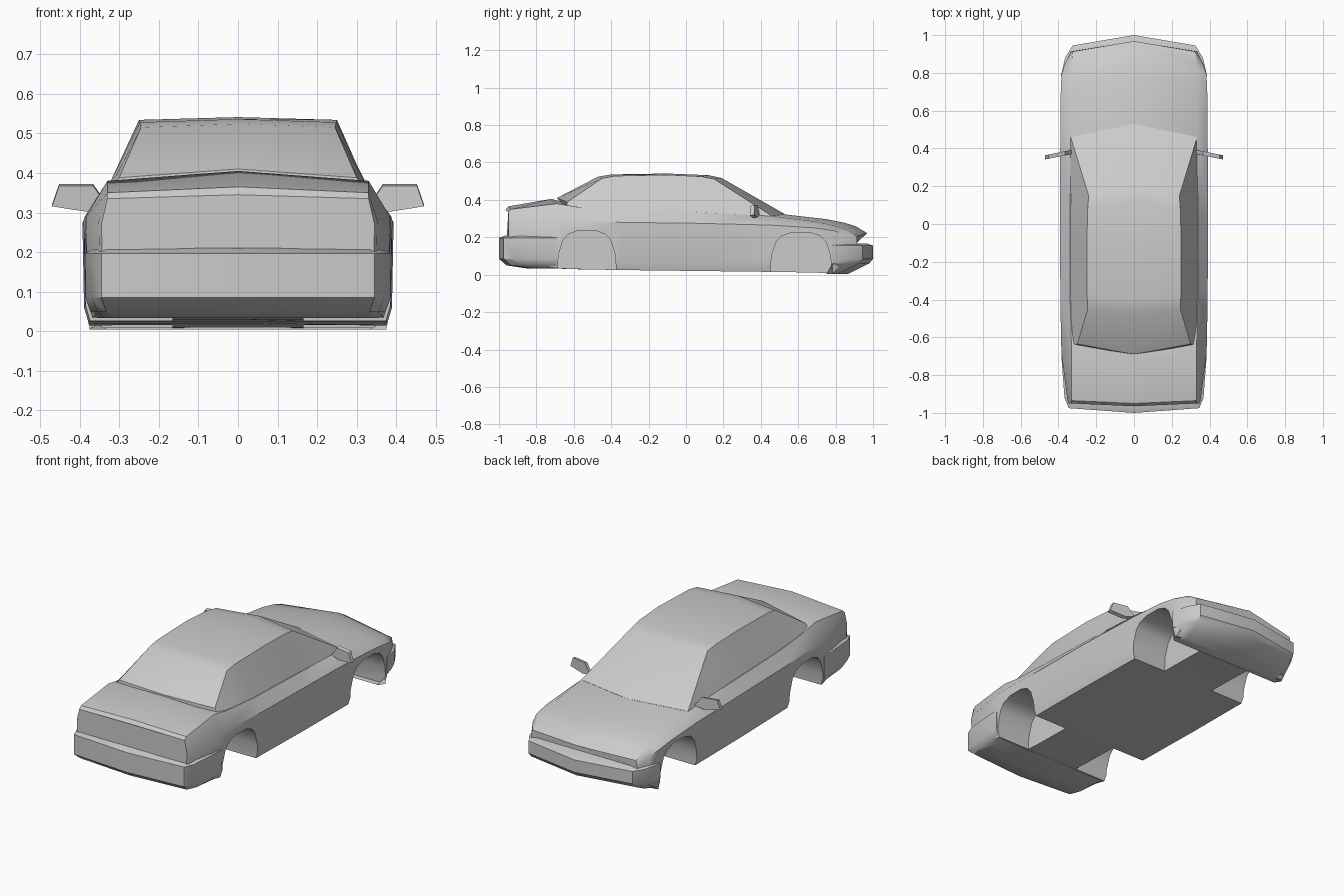
import bpy, bmesh, math

if "Cube" in bpy.data.objects:
    bpy.data.objects.remove(bpy.data.objects["Cube"], do_unlink=True)

GREY = (0.6, 0.6, 0.6, 1)
paint = bpy.data.materials.new("grey paint")
paint.use_nodes = True
paint.diffuse_color = GREY
paint.node_tree.nodes["Principled BSDF"].inputs["Base Color"].default_value = GREY


def loft(name, halves, mirrored=True):
    """Skin closed rings; mirrored rings start and end on the centre plane."""
    bm = bmesh.new()
    rings = []
    for half in halves:
        ring = list(half)
        if mirrored:
            ring += [(-x, y, z) for x, y, z in half[-2:0:-1]]
        rings.append([bm.verts.new(p) for p in ring])
    for a, b in zip(rings, rings[1:]):
        for i in range(len(a)):
            j = (i + 1) % len(a)
            bm.faces.new((a[i], a[j], b[j], b[i]))
    bm.faces.new(rings[0])
    bm.faces.new(rings[-1])
    bmesh.ops.recalc_face_normals(bm, faces=bm.faces)
    mesh = bpy.data.meshes.new(name)
    bm.to_mesh(mesh)
    bm.free()
    obj = bpy.data.objects.new(name, mesh)
    bpy.context.collection.objects.link(obj)
    mesh.materials.append(paint)
    return obj


def smooth(obj, degrees):
    bpy.ops.object.select_all(action='DESELECT')
    obj.select_set(True)
    bpy.context.view_layer.objects.active = obj
    bpy.ops.object.shade_smooth_by_angle(angle=math.radians(degrees))


# Lower body: y, bow, half width, floor, shoulder z, deck half width, edge z, centre z
stations = [
    (-.95, -.015, .345, .08, .27, .33, .335, .345),
    (-.935, -.015, .352, .07, .28, .33, .35, .365),
    (-.69, -.03, .384, .035, .29, .33, .38, .405),
    (-.58, -.05, .387, .03, .29, .333, .362, .38),
    (-.35, 0, .39, .025, .28, .34, .347, .347),
    (.05, 0, .393, .02, .275, .34, .334, .334),
    (.46, .07, .39, .015, .265, .335, .313, .322),
    (.69, .06, .388, .01, .25, .333, .285, .297),
    (.79, .06, .384, .008, .235, .33, .264, .277),
    (.85, .06, .366, .08, .215, .33, .245, .258),
    (.913, .055, .332, .08, .17, .325, .205, .222),
]


def body_ring(y, bow, w, floor, shoulder, deck, edge, top):
    return [(0, y + bow, floor), (w - .016, y, floor), (w - .004, y, floor + .04),
            (w, y, shoulder), (deck, y, edge), (0, y + bow, top)]


body = loft("body", [body_ring(*s) for s in stations])

# Wheel arches cut into the body
arch = [(-1, -.2), (-.95, .45), (-.8, .78), (-.62, .92), (-.3, 1)]
arch += [(-a, h) for a, h in reversed(arch)]
for label, centre, half, height in (("rear", -.53, .16, .235), ("front", .615, .166, .225)):
    for side in (-1, 1):
        cutter = loft(label + "_arch_cutter", [
            [(side * x, centre + a * half, h * height) for a, h in arch]
            for x in (.165, .6)], False)
        cutter.hide_render = True
        cutter.hide_viewport = True
        mod = body.modifiers.new(label + " arch", 'BOOLEAN')
        mod.operation = 'DIFFERENCE'
        mod.solver = 'EXACT'
        mod.object = cutter
bpy.context.view_layer.update()
cut_mesh = bpy.data.meshes.new_from_object(
    body.evaluated_get(bpy.context.evaluated_depsgraph_get()))
body.modifiers.clear()
body.data = cut_mesh
for obj in [o for o in bpy.data.objects if "cutter" in o.name]:
    bpy.data.objects.remove(obj, do_unlink=True)
smooth(body, 35)

# Cabin: belt point, roof rail point, centre (y, z)
frames = [
    ((.335, .46, .305), (.335, .46, .314), (.53, .323)),
    ((.337, .25, .32), (.24, .15, .512), (.19, .517)),
    ((.338, .1, .325), (.245, .08, .525), (.12, .532)),
    ((.339, -.1, .333), (.25, -.1, .534), (-.1, .541)),
    ((.339, -.35, .342), (.248, -.38, .528), (-.4, .536)),
    ((.336, -.52, .35), (.245, -.45, .515), (-.47, .524)),
    ((.325, -.64, .36), (.3, -.635, .388), (-.69, .41)),
]
cabin = loft("cabin", [[(0, c[0], belt[2] - .01), belt, rail, (0, *c)]
                       for belt, rail, c in frames])
smooth(cabin, 28)


# Bumpers: stacked plan outlines, one per (z, nose setback, side setback)
def bumper(name, plan, back, levels):
    sign = math.copysign(1, back)
    rings = []
    for z, setback, inset in levels:
        ring = [(max(x - inset, 0), y - sign * setback, z) for x, y in plan]
        ring[-1] = (ring[-1][0], back, z)
        rings.append(ring + [(0, back, z)])
    smooth(loft(name, rings), 35)


bumper("front_bumper", [(0, 1), (.325, .945), (.365, .88), (.387, .783)], .783,
       [(.168, .035, .012), (.155, 0, 0), (.085, 0, 0), (.06, .02, .002), (.005, .13, .012)])
bumper("rear_bumper", [(0, -1), (.345, -.975), (.368, -.92), (.385, -.692)], -.692,
       [(.21, .035, .016), (.197, 0, 0), (.085, 0, 0), (.05, .04, .012), (.033, .15, .03)])

# Door mirrors
outline = [(.325, .32), (.345, .342), (.366, .372), (.452, .372), (.47, .32), (.38, .306)]
for side, label in ((1, "left"), (-1, "right")):
    loft(label + "_mirror", [
        [(side * x, .392 - (x - .33) * .2 - depth, z - depth * .2) for x, z in outline]
        for depth in (0, .022)], False)
